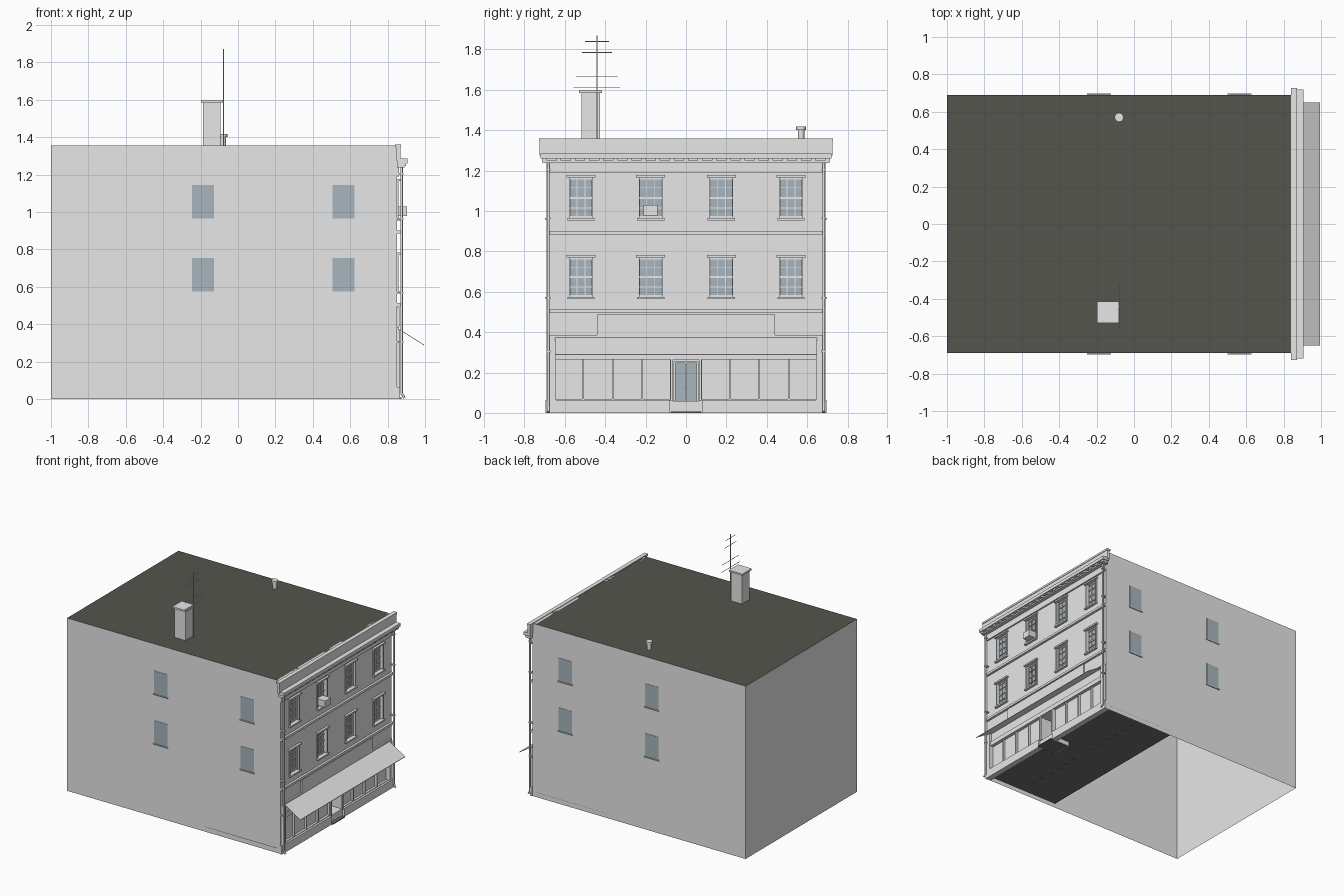
import bpy, bmesh, math
from mathutils import Vector

if "Cube" in bpy.data.objects:
    bpy.data.objects.remove(bpy.data.objects["Cube"])


def material(name, rgb):
    m = bpy.data.materials.new(name)
    m.use_nodes = True
    m.diffuse_color = (*rgb, 1)
    m.node_tree.nodes["Principled BSDF"].inputs["Base Color"].default_value = (*rgb, 1)
    return m


STONE = material("pale_stone", (0.8, 0.8, 0.8))
ROOF = material("roof_tar", (0.09, 0.09, 0.075))
GLASS = material("blue_glass", (0.39, 0.47, 0.51))
FLOOR = material("dark_floor", (0.16, 0.16, 0.16))


def finish(bm, name, *mats):
    me = bpy.data.meshes.new(name)
    bm.to_mesh(me)
    bm.free()
    ob = bpy.data.objects.new(name, me)
    bpy.context.collection.objects.link(ob)
    for m in mats:
        me.materials.append(m)
    return ob


def add_box(bm, x, y, z):
    """Box from (low, high) pairs."""
    r = bmesh.ops.create_cube(bm, size=1)
    for v in r["verts"]:
        v.co = [p[0] + (c + 0.5) * (p[1] - p[0]) for p, c in zip((x, y, z), v.co)]


def boxes(name, mat, *items):
    bm = bmesh.new()
    for item in items:
        add_box(bm, *item)
    return finish(bm, name, mat)


def tube(name, mat, points, radius, sides=8):
    """Rods along a path, joined end to end."""
    bm = bmesh.new()
    for a, b in zip(points, points[1:]):
        a, b = Vector(a), Vector(b)
        d = b - a
        r = bmesh.ops.create_cone(bm, segments=sides, radius1=radius, radius2=radius,
                                  depth=d.length, cap_ends=True)
        rot = d.to_track_quat("Z", "Y")
        for v in r["verts"]:
            v.co = rot @ v.co + (a + b) / 2
    ob = finish(bm, name, mat)
    for p in ob.data.polygons:
        p.use_smooth = len(p.vertices) == 4
    return ob


BACK, FRONT, SIDE, TOP = -1.0, 0.85, 0.69, 1.355
BAYS = (-0.52, -0.175, 0.175, 0.52)
ROWS = ((0.575, 0.77), (0.965, 1.165))
HALF = 0.06
SHOP = (0.075, 0.217, 0.363, 0.51, 0.645)

# Shell: open below and at the street face, dark on top
bm = bmesh.new()
add_box(bm, (BACK, FRONT), (-SIDE, SIDE), (0, TOP))
bm.normal_update()
gone = [f for f in bm.faces if f.normal.z < -0.5 or f.normal.x > 0.5]
bmesh.ops.delete(bm, geom=gone, context="FACES")
for f in bm.faces:
    f.material_index = int(f.normal.z > 0.5)
finish(bm, "building_shell", STONE, ROOF)

# Street wall with real openings
openings = [(y - HALF, y + HALF, a, b) for y in BAYS for a, b in ROWS]
openings += [(-SHOP[0], SHOP[0], 0, 0.265)]
openings += [(min(s * SHOP[0], s * SHOP[-1]), max(s * SHOP[0], s * SHOP[-1]), 0.07, 0.265)
             for s in (-1, 1)]
ys = sorted({-SIDE, SIDE, *(v for o in openings for v in o[:2])})
zs = sorted({0, TOP, *(v for o in openings for v in o[2:])})
bm = bmesh.new()
grid = [[bm.verts.new((FRONT, y, z)) for z in zs] for y in ys]
for i in range(len(ys) - 1):
    for j in range(len(zs) - 1):
        cy, cz = (ys[i] + ys[i + 1]) / 2, (zs[j] + zs[j + 1]) / 2
        if not any(a < cy < b and c < cz < d for a, b, c, d in openings):
            bm.faces.new((grid[i][j], grid[i + 1][j], grid[i + 1][j + 1], grid[i][j + 1]))
bmesh.ops.dissolve_limit(bm, angle_limit=0.01, verts=bm.verts, edges=bm.edges)
wall = finish(bm, "street_wall", STONE)
mod = wall.modifiers.new("thickness", "SOLIDIFY")
mod.thickness, mod.offset = 0.03, -1

# Street windows: glass, sash bars, casing, crown and sill
for row, (lo, hi) in zip(("middle", "upper"), ROWS):
    for n, y in enumerate(BAYS):
        tag = f"{row}_window_{n + 1}_"
        h = hi - lo
        boxes(tag + "glass", GLASS, ((0.826, 0.83), (y - HALF, y + HALF), (lo, hi)))
        bars = [((0.83, 0.835), (y + k - 0.002, y + k + 0.002), (lo, hi)) for k in (-0.02, 0.02)]
        bars += [((0.83, 0.837), (y - HALF, y + HALF), (lo + h * k - w, lo + h * k + w))
                 for k, w in ((0.25, 0.002), (0.5, 0.005), (0.75, 0.002), (0.02, 0.006), (0.98, 0.006))]
        bars += [((0.83, 0.84), (y + k - 0.004, y + k + 0.004), (lo, hi)) for k in (-HALF + 0.004, HALF - 0.004)]
        boxes(tag + "sash", STONE, *bars)
        boxes(tag + "surround", STONE,
              *[((0.84, 0.857), (y + k - 0.005, y + k + 0.005), (lo, hi)) for k in (-HALF, HALF)],
              ((0.84, 0.868), (y - 0.072, y + 0.072), (hi, hi + 0.012)),
              ((0.84, 0.868), (y - 0.068, y + 0.068), (lo - 0.012, lo)))

# Side wall windows with sills
for s, side in ((-1, "right"), (1, "left")):
    for n, x in enumerate((-0.187, 0.564)):
        for lo in (0.575, 0.965):
            tag = f"{side}_wall_window_{n + 1}_{'upper' if lo > 0.9 else 'lower'}"
            boxes(tag, GLASS, ((x - 0.058, x + 0.058), sorted((s * SIDE, s * 0.692)), (lo, lo + 0.18)))
            boxes(tag + "_sill", STONE,
                  ((x - 0.063, x + 0.063), sorted((s * SIDE, s * 0.698)), (lo - 0.008, lo)))

# Parapet, cornice, dentils and frieze
boxes("parapet", STONE, ((0.845, 0.868), (-0.725, 0.725), (1.275, 1.345)),
      ((0.84, 0.872), (-0.728, 0.728), (1.345, 1.36)))
boxes("cornice", STONE, ((0.85, 0.905), (-0.72, 0.72), (1.26, 1.285)),
      ((0.85, 0.89), (-0.71, 0.71), (1.238, 1.25)),
      ((0.85, 0.862), (-SIDE, SIDE), (1.19, 1.24)))
boxes("dentils", STONE, *[((0.85, 0.897), (k * 0.07 - 0.012, k * 0.07 + 0.012), (1.245, 1.262))
                          for k in range(-10, 11)])

# String courses and shop fascia
boxes("string_courses", STONE, *[((0.85, 0.868), (-SIDE, SIDE), (z, z + 0.018)) for z in (0.495, 0.884)])
boxes("sign_board", STONE, ((0.85, 0.864), (-0.44, 0.44), (0.385, 0.488)))
boxes("shop_head", STONE, ((0.85, 0.862), (-0.68, 0.68), (0.37, 0.386)),
      ((0.85, 0.858), (-0.65, 0.65), (0.265, 0.3)))
boxes("plinth", STONE, *[((0.85, 0.866), sorted((s * 0.08, s * 0.695)), (0, 0.065)) for s in (-1, 1)])
boxes("shop_pilasters", STONE, *[((0.85, 0.866), sorted((s * 0.645, s * 0.68)), (0.065, 0.37)) for s in (-1, 1)])

# Shop windows
for s, side in ((-1, "right"), (1, "left")):
    boxes(f"{side}_shop_window", STONE, ((0.828, 0.832), sorted((s * SHOP[0], s * SHOP[-1])), (0.07, 0.265)))
    boxes(f"{side}_shop_mullions", STONE,
          *[((0.83, 0.85), (s * y - 0.004, s * y + 0.004), (0.07, 0.265)) for y in SHOP[1:-1]])

# Recessed doorway
boxes("door_step", FLOOR, ((0.71, 0.875), (-0.075, 0.075), (0, 0.008)))
boxes("doorway_sides", STONE, *[((0.71, 0.85), sorted((s * 0.075, s * 0.08)), (0.0, 0.265)) for s in (-1, 1)],
      ((0.71, 0.85), (-0.08, 0.08), (0.265, 0.27)), ((0.70, 0.71), (-0.08, 0.08), (0, 0.27)),
      ((0.71, 0.85), (-0.075, 0.075), (0.008, 0.06)))
boxes("door_glass", GLASS, ((0.71, 0.717), (-0.055, 0.055), (0.06, 0.252)))
boxes("door_frame", STONE, *[((0.71, 0.725), (y - 0.004, y + 0.004), (0.06, 0.255)) for y in (-0.057, 0, 0.057)],
      ((0.71, 0.725), (-0.06, 0.06), (0.248, 0.258)))
boxes("door_handle", FLOOR, ((0.72, 0.735), (-0.006, -0.002), (0.115, 0.135)))
boxes("door_surround", STONE, *[((0.85, 0.862), (s * 0.07 - 0.006, s * 0.07 + 0.006), (0.06, 0.265)) for s in (-1, 1)])

# Sloping awning
bm = bmesh.new()
corners = ((0.86, 0.375), (0.995, 0.29), (0.995, 0.286), (0.86, 0.371))
ends = [[bm.verts.new((x, y, z)) for x, z in corners] for y in (-0.65, 0.65)]
for i in range(4):
    j = (i + 1) % 4
    bm.faces.new((ends[0][i], ends[0][j], ends[1][j], ends[1][i]))
for end in ends:
    bm.faces.new(end)
bmesh.ops.recalc_face_normals(bm, faces=bm.faces)
finish(bm, "awning", STONE)

# Shop floor with round fixings beneath
boxes("shop_floor", FLOOR, ((0.19, 0.82), (-SIDE, SIDE), (0.035, 0.04)))
bm = bmesh.new()
for k in (*range(-6, 0), *range(1, 7)):
    r = bmesh.ops.create_cone(bm, segments=16, radius1=0.018, radius2=0.018, depth=0.004, cap_ends=True)
    bmesh.ops.translate(bm, verts=r["verts"], vec=(0.5, k * 0.095, 0.034))
finish(bm, "floor_fixings", FLOOR)

# Drainpipes with brackets and kicked shoes
for s, side in ((-1, "right"), (1, "left")):
    y = s * 0.682
    tube(f"{side}_drainpipe", STONE,
         ((0.875, y, 1.24), (0.875, y, 0.03), (0.89, y, 0.005)), 0.007)
    boxes(f"{side}_pipe_brackets", STONE,
          *[((0.85, 0.884), (y - 0.01, y + 0.01), (z, z + 0.008)) for z in (0.3, 0.565, 0.96, 1.2)])

# Cooling unit in one upper window
boxes("cooling_unit", STONE, ((0.83, 0.904), (-0.21, -0.14), (0.978, 1.03)))

# Chimney, aerial and roof vent
boxes("chimney", STONE, ((-0.187, -0.093), (-0.518, -0.427), (TOP, 1.585)),
      ((-0.199, -0.081), (-0.53, -0.415), (1.585, 1.598)))
tube("aerial_mast", STONE, ((-0.077, -0.441, TOP), (-0.077, -0.441, 1.87)), 0.003, 6)
for n, (z, w) in enumerate(((1.61, 0.115), (1.665, 0.105), (1.785, 0.075), (1.84, 0.06))):
    tube(f"aerial_bar_{n + 1}", STONE, ((-0.077, -0.441 - w, z), (-0.077, -0.441 + w, z)), 0.002, 6)
tube("vent_pipe", STONE, ((-0.08, 0.57, TOP), (-0.08, 0.57, 1.405)), 0.016, 12)
tube("vent_cap", STONE, ((-0.08, 0.57, 1.4), (-0.08, 0.57, 1.418)), 0.024, 12)
